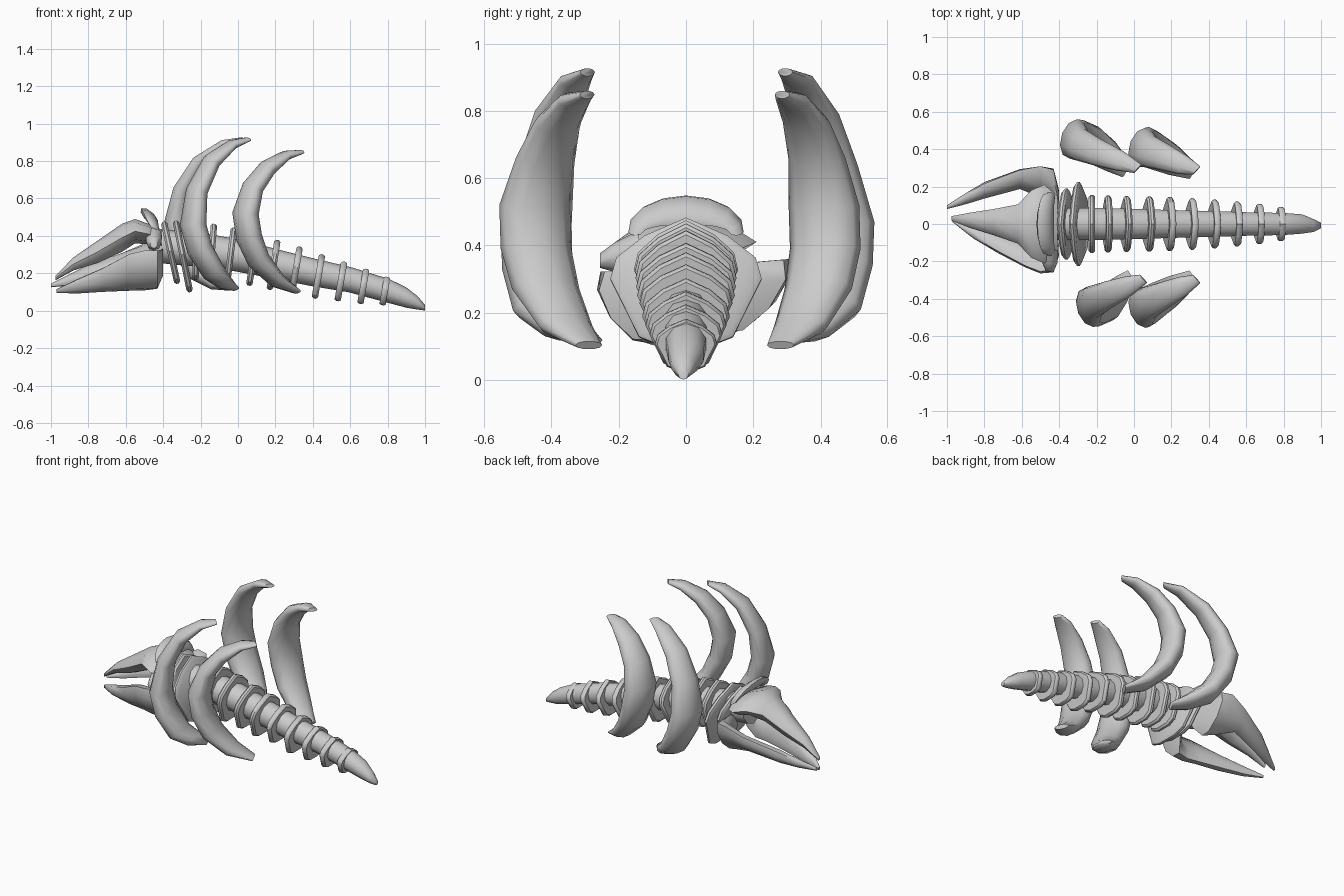
import bpy, bmesh, math
from mathutils import Vector

if "Cube" in bpy.data.objects:
    bpy.data.objects.remove(bpy.data.objects["Cube"])

bone = bpy.data.materials.new("bone_grey")
bone.diffuse_color = (0.6, 0.6, 0.6, 1)
bone.use_nodes = True
bone.node_tree.nodes["Principled BSDF"].inputs["Base Color"].default_value = bone.diffuse_color


def loft(name, rings, n=8, phase=0.0, angle=40):
    """Skin elliptical rings given as (centre, half axis a, half axis b)."""
    bm = bmesh.new()
    loops = []
    for c, a, b in rings:
        c, a, b = Vector(c), Vector(a), Vector(b)
        loops.append([bm.verts.new(c + a * math.cos(t) + b * math.sin(t))
                      for t in (phase + 2 * math.pi * i / n for i in range(n))])
    for p, q in zip(loops, loops[1:]):
        for i in range(n):
            j = (i + 1) % n
            bm.faces.new((p[i], p[j], q[j], q[i]))
    bm.faces.new(loops[0])
    bm.faces.new(loops[-1])
    return finish(name, bm, angle)


def finish(name, bm, angle):
    bmesh.ops.recalc_face_normals(bm, faces=bm.faces)
    me = bpy.data.meshes.new(name)
    bm.to_mesh(me)
    bm.free()
    me.materials.append(bone)
    ob = bpy.data.objects.new(name, me)
    bpy.context.collection.objects.link(ob)
    bpy.ops.object.select_all(action='DESELECT')
    ob.select_set(True)
    bpy.context.view_layer.objects.active = ob
    bpy.ops.object.shade_smooth_by_angle(angle=math.radians(angle))
    return ob


# Ribs: path in x,z with distance from the middle, half thickness, half depth
def rib(name, path, side, out):
    depth = [(.29, .012, .022), (.325, .026, .05), (.37, .045, .07), (.405, .055, .085),
             (.43, .068, .105), (.43, .067, .105), (.405, .06, .10), (.35, .042, .08),
             (.285, .014, .04)]
    rings = []
    for i, ((x, z), (y, t, w)) in enumerate(zip(path, depth)):
        x0, z0 = path[max(i - 1, 0)]
        x1, z1 = path[min(i + 1, len(path) - 1)]
        d = Vector((x1 - x0, 0, z1 - z0)).normalized()
        y += out * (1 - abs(i - 4) / 5)
        # the blade is yawed a little, so its outer edge trails backwards
        rings.append(((x, side * y, z), Vector((d.z, 0, -d.x)) * t,
                      Vector((0.02, side * w, 0))))
    loft(name, rings, 10, math.pi / 10, 70)


front_path = [(.05, .915), (-.03, .89), (-.14, .80), (-.22, .64), (-.24, .46),
              (-.205, .33), (-.13, .205), (-.07, .15), (-.015, .118)]
back_path = [(.02, .915), (-.07, .89), (-.20, .79), (-.29, .64), (-.325, .47),
             (-.29, .34), (-.21, .21), (-.12, .15), (-.04, .12)]
rear_path = [(.335, .848), (.26, .832), (.16, .765), (.08, .66), (.04, .52),
             (.06, .39), (.11, .27), (.21, .16), (.315, .103)]
rib("front_rib_right", front_path, -1, .015)
rib("front_rib_left", back_path, 1, .025)
rib("rear_rib_right", rear_path, -1, .02)
rib("rear_rib_left", rear_path, 1, -.02)

# Tapering spine with blunt tail tip
spine = [(-.47, .35, .09), (-.2, .325, .09), (0, .295, .085), (.2, .25, .078),
         (.4, .205, .073), (.6, .165, .066), (.8, .107, .062), (.9, .07, .054),
         (.96, .042, .036), (1.0, .016, .015)]
loft("spine", [((x, -.008 if x > .9 else 0, z), (0, r, 0), (.15 * r if x < .9 else 0, 0, r))
               for x, z, r in spine], 10, math.pi / 10, 60)


# Vertebra plates: ridged shields across the spine, slightly crowned at the rim
def vertebra(name, x, z, w, h, tilt, thick=.034):
    half = [(0, 1), (.55, .72), (.92, .38), (1, .05), (.62, -.85), (.3, -1)]
    outline = half + [(-a, b) for a, b in reversed(half[1:])]
    up = Vector((math.sin(tilt), 0, math.cos(tilt)))
    along = Vector((math.cos(tilt), 0, -math.sin(tilt)))
    bm = bmesh.new()
    layers = [[bm.verts.new(Vector((x, a * w * s, z)) + up * b * h * s + along * thick * k)
               for a, b in outline] for k, s in ((-.5, .93), (-.2, 1), (.2, 1), (.5, .93))]
    n = len(outline)
    for p, q in zip(layers, layers[1:]):
        for i in range(n):
            bm.faces.new((p[i], p[(i + 1) % n], q[(i + 1) % n], q[i]))
    bm.faces.new(layers[0])
    bm.faces.new(layers[-1])
    finish(name, bm, 40)


plates = [(-.36, .31, .19, .17, -.22), (-.295, .29, .225, .195, -.2),
          (-.225, .32, .155, .155, 0), (-.14, .315, .152, .15, .08),
          (-.04, .295, .15, .15, .12), (.08, .27, .148, .138, .15),
          (.19, .245, .145, .135, .16), (.31, .222, .138, .122, .17),
          (.43, .183, .13, .12, .17), (.55, .157, .12, .107, .17),
          (.67, .13, .108, .095, .17), (.785, .105, .092, .077, .17)]
for i, p in enumerate(plates):
    vertebra(f"vertebra_{i + 1}", *p)


# Three jaw prongs around the mouth: x, y, z, roll, half width, half height
def prong(name, rings):
    out = []
    for x, y, z, r, w, h in rings:
        r = math.radians(r)
        out.append(((x, y, z), (0, math.cos(r) * w, math.sin(r) * w),
                    (0, -math.sin(r) * h, math.cos(r) * h)))
    loft(name, out, 8, 0, 50)


prong("upper_jaw", [(-.975, .03, .175, 0, .012, .012), (-.88, .02, .25, 0, .04, .035),
                    (-.75, .01, .315, 0, .07, .06), (-.62, 0, .39, 0, .105, .075),
                    (-.55, 0, .425, 0, .18, .065), (-.48, 0, .41, 0, .21, .055),
                    (-.41, 0, .385, 0, .15, .05)])
prong("right_jaw", [(-.97, .02, .105, -50, .01, .01), (-.86, -.04, .13, -50, .045, .03),
                    (-.72, -.10, .165, -52, .08, .045), (-.58, -.155, .205, -55, .12, .05),
                    (-.50, -.18, .215, -55, .13, .055), (-.43, -.17, .22, -55, .125, .065),
                    (-.40, -.10, .26, -55, .08, .06)])
prong("left_jaw", [(-1.0, .09, .135, 50, .01, .01), (-.90, .135, .165, 50, .035, .025),
                   (-.80, .18, .20, 50, .055, .035), (-.61, .24, .255, 50, .075, .035),
                   (-.50, .225, .26, 50, .13, .045), (-.43, .20, .25, 50, .14, .06),
                   (-.40, .11, .27, 50, .08, .06)])

# Lumpy arched crest behind the skull, with a cheek knob on the right
arch = []
for k in range(9):
    t = math.pi * k / 8
    s = .022 + .02 * math.sin(t)
    arch.append(((-.445 - .03 * math.sin(t), .15 * math.cos(t), .44 + .065 * math.sin(t)),
                 Vector((-.3, math.cos(t), math.sin(t))).normalized() * s,
                 Vector((s * 1.1, 0, -s * .5))))
loft("skull_crest", arch, 8, 0, 60)
loft("cheek_knob", [((-.45, -.255, .355), (.02, 0, 0), (0, 0, .022)),
                    ((-.45, -.21, .365), (.04, 0, 0), (0, 0, .045)),
                    ((-.45, -.14, .40), (.045, 0, 0), (0, 0, .045))], 8, 0, 60)
